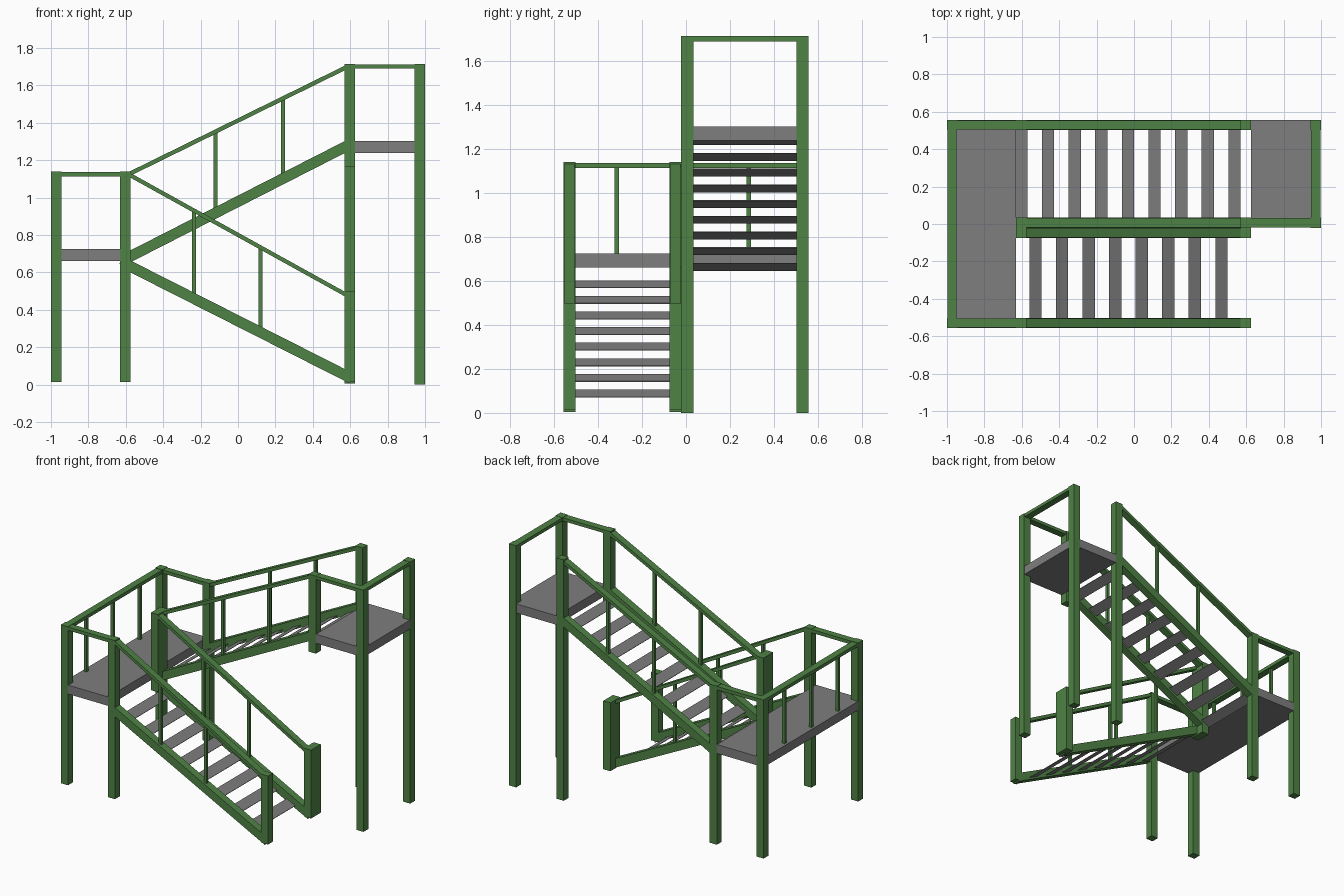
import bpy

if "Cube" in bpy.data.objects:
    bpy.data.objects.remove(bpy.data.objects["Cube"])

def material(name, rgb):
    m = bpy.data.materials.new(name)
    m.diffuse_color = (*rgb, 1)
    m.use_nodes = True
    m.node_tree.nodes["Principled BSDF"].inputs["Base Color"].default_value = m.diffuse_color
    return m

GREEN = material("green paint", (0.078, 0.225, 0.06))
GRAY = material("gray tread", (0.21, 0.21, 0.21))
FACES = [(0, 1, 2, 3), (7, 6, 5, 4), (0, 4, 5, 1), (1, 5, 6, 2), (2, 6, 7, 3), (3, 7, 4, 0)]

def beam(name, x0, x1, y, z0, z1, t, mat=GREEN):
    """Bar between x0 and x1 whose top runs from z0 to z1, vertical thickness t, y = (min, max)."""
    side = [(x0, z0 - t), (x0, z0), (x1, z1), (x1, z1 - t)]
    verts = [(x, yy, z) for yy in y for x, z in side]
    me = bpy.data.meshes.new(name)
    me.from_pydata(verts, [], FACES)
    me.materials.append(mat)
    ob = bpy.data.objects.new(name, me)
    bpy.context.collection.objects.link(ob)
    return ob

def box(name, x, y, z, mat=GREEN):
    return beam(name, x[0], x[1], y, z[1], z[1], z[1] - z[0], mat)

# y bands of the four stringer lines
FRONT, LOW_IN, UP_IN, BACK = (-0.557, -0.503), (-0.075, -0.022), (-0.022, 0.034), (0.503, 0.557)
INNER = (LOW_IN[0], UP_IN[1])
# x bands of the four post lines
XA, XB, XC, XD = (-1.0, -0.945), (-0.632, -0.576), (0.57, 0.626), (0.944, 1.0)

# posts
for x in (XA, XB):
    for y in (FRONT, BACK):
        box("landing_post", x, y, (0.015, 1.14))
box("landing_inner_post", XB, INNER, (0.59, 1.14))
box("lower_front_post", XC, FRONT, (0.015, 0.5))
box("lower_inner_post", XC, INNER, (0.015, 0.5))
box("upper_inner_post", XC, UP_IN, (1.165, 1.715))
box("upper_back_post", XC, BACK, (0.005, 1.715))
for y in (UP_IN, BACK):
    box("upper_end_post", XD, y, (0, 1.715))

# platforms
box("landing_floor", (-0.998, -0.63), (-0.555, 0.555), (0.662, 0.725), GRAY)
box("upper_floor", (0.625, 0.998), (-0.02, 0.555), (1.238, 1.302), GRAY)

# landing and upper platform rails
for y in (FRONT, BACK):
    box("landing_rail", (-0.95, -0.63), (y[0] + .003, y[1] - .003), (1.113, 1.137))
box("landing_end_rail", (-0.997, -0.948), (-0.51, 0.51), (1.113, 1.137))
for y in (-0.315, -0.015, 0.285):
    box("landing_baluster", (-0.982, -0.962), (y - .01, y + .01), (0.72, 1.12))
box("upper_rail", (0.62, 0.95), (-0.019, 0.031), (1.69, 1.713))
box("upper_end_rail", (0.947, 0.997), (0.03, 0.51), (1.69, 1.713))

# flights: stringers, handrails, balusters
def flight(name, bands, top_l, top_r, rail_l, rail_r, x_bal):
    xl, xr = -0.575, 0.57
    def at(a, b, x):
        return a + (b - a) * (x - xl) / (xr - xl)
    for y in bands:
        beam(name + "_stringer", -0.605, 0.6, y,
             at(top_l, top_r, -0.605), at(top_l, top_r, 0.6), 0.064)
        beam(name + "_handrail", xl - .01, xr + .01, (y[0] + .003, y[1] - .003), rail_l, rail_r, 0.025)
        c = (y[0] + y[1]) / 2
        for x in x_bal:
            box(name + "_baluster", (x - .01, x + .01), (c - .01, c + .01),
                (at(top_l, top_r, x) - .02, at(rail_l, rail_r, x) - .012))

flight("lower_flight", (FRONT, LOW_IN), 0.664, 0.084, 1.137, 0.492, (-0.235, 0.12))
flight("upper_flight", (UP_IN, BACK), 0.718, 1.302, 1.137, 1.71, (-0.12, 0.24))

# thin treads tilted along the slope of each flight
for i in range(8):
    x, z = -0.527 + 0.1421 * i, 0.585 - 0.071 * i
    beam("lower_tread", x - .033, x + .033, (-0.51, -0.07), z + .018, z - .015, .003, GRAY)
for i in range(9):
    x, z = -0.602 + 0.1424 * i, 0.664 + 0.0714 * i
    beam("upper_tread", x - .033, x + .033, (0.03, 0.51), z - .015, z + .018, .003, GRAY)
